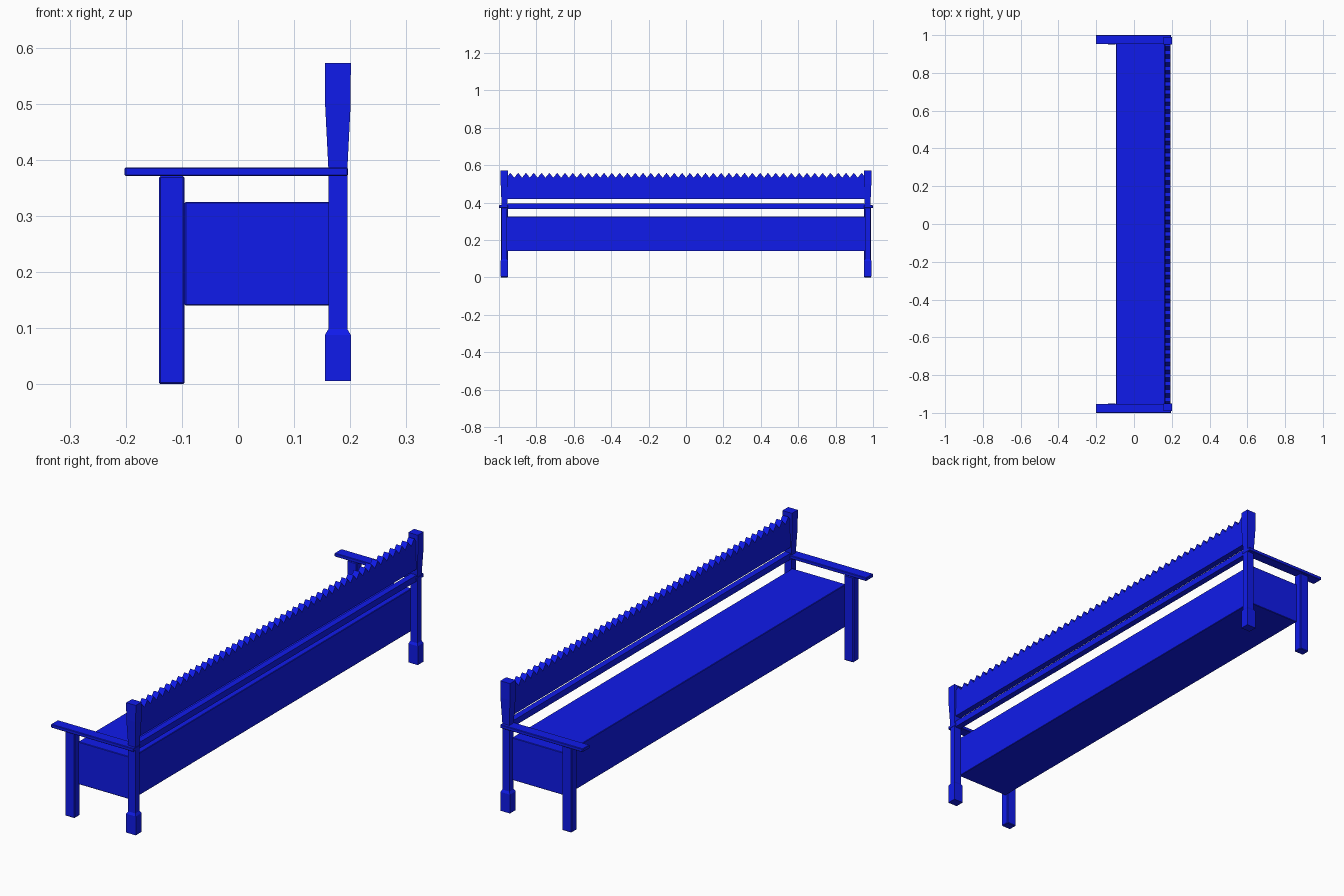
import bpy, bmesh

if "Cube" in bpy.data.objects:
    bpy.data.objects.remove(bpy.data.objects["Cube"])

mat = bpy.data.materials.new("blue_paint")
mat.diffuse_color = (0.005, 0.011, 0.83, 1)
mat.use_nodes = True
mat.node_tree.nodes["Principled BSDF"].inputs["Base Color"].default_value = mat.diffuse_color


def finish(name, bm, bevel=0.0):
    bmesh.ops.recalc_face_normals(bm, faces=bm.faces)
    me = bpy.data.meshes.new(name)
    bm.to_mesh(me)
    bm.free()
    ob = bpy.data.objects.new(name, me)
    bpy.context.collection.objects.link(ob)
    me.materials.append(mat)
    if bevel:
        mod = ob.modifiers.new("edge_bevel", 'BEVEL')
        mod.width = bevel
        mod.segments = 1
    return ob


def loft(name, sections, bevel=0.0):
    """Stack rectangular sections (x0, x1, y0, y1, z) and cap both ends."""
    bm = bmesh.new()
    rings = [[bm.verts.new((x, y, z)) for x, y in
              ((x0, y0), (x1, y0), (x1, y1), (x0, y1))]
             for x0, x1, y0, y1, z in sections]
    for a, b in zip(rings, rings[1:]):
        for i in range(4):
            j = (i + 1) % 4
            bm.faces.new((a[i], a[j], b[j], b[i]))
    bm.faces.new(rings[0])
    bm.faces.new(rings[-1])
    return finish(name, bm, bevel)


def box(name, x0, x1, y0, y1, z0, z1, bevel=0.0):
    return loft(name, [(x0, x1, y0, y1, z0), (x0, x1, y0, y1, z1)], bevel)


def mirrored(ob):
    """Mirror an end part to the other end of the bench."""
    mod = ob.modifiers.new("other_end", 'MIRROR')
    mod.use_axis = (False, True, False)


# Boxed seat between the legs
box("seat", -0.095, 0.163, -0.965, 0.965, 0.14, 0.325, 0.002)

# Front legs
mirrored(box("front_leg", -0.141, -0.095, 0.951, 0.99, 0, 0.371, 0.003))

# Back posts: square foot, slimmer shaft, flared head
profile = [(0.006, 0.023), (0.088, 0.023), (0.098, 0.017),
           (0.385, 0.017), (0.5, 0.0228), (0.572, 0.023)]
cx, cy = 0.178, 0.971
mirrored(loft("back_post", [(cx - h, cx + h, cy - h * 0.87, cy + h * 0.87, z)
                            for z, h in profile]))

# Armrests
mirrored(box("armrest", -0.202, 0.196, 0.952, 1.0, 0.371, 0.386, 0.002))

# Lower back rail
box("back_rail", 0.165, 0.192, -0.96, 0.96, 0.367, 0.394)

# Backrest board with a sawtooth top edge
teeth, y_end = 46, 0.96
step = 2 * y_end / teeth
outline = [(-y_end, 0.533)]
for i in range(teeth):
    outline += [(-y_end + (i + 0.5) * step, 0.559),
                (-y_end + (i + 1) * step, 0.533)]
bm = bmesh.new()
low = [bm.verts.new((0.164, y, 0.42)) for y, z in outline]
top = [bm.verts.new((0.164, y, z)) for y, z in outline]
for i in range(len(outline) - 1):
    bm.faces.new((low[i], low[i + 1], top[i + 1], top[i]))
ext = bmesh.ops.extrude_face_region(bm, geom=bm.faces[:])
bmesh.ops.translate(bm, vec=(0.028, 0, 0),
                    verts=[g for g in ext["geom"] if isinstance(g, bmesh.types.BMVert)])
bmesh.ops.dissolve_limit(bm, angle_limit=0.02, verts=bm.verts[:], edges=bm.edges[:])
finish("backrest_board", bm)
